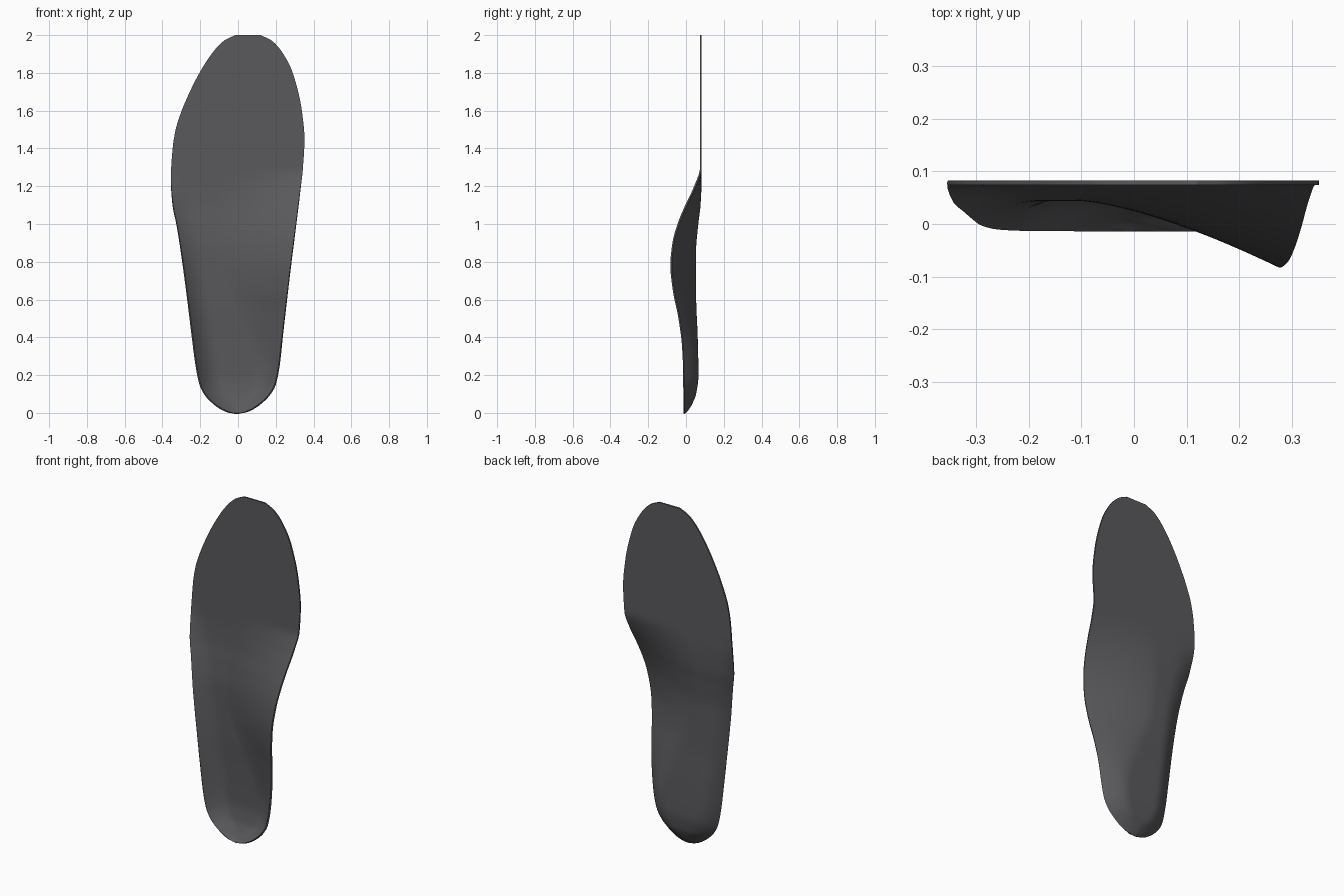
import bpy, bmesh, math

if "Cube" in bpy.data.objects:
    bpy.data.objects.remove(bpy.data.objects["Cube"])

# Profiles along the length: (z, value)
LEFT = [(0, -.03), (.02, -.08), (.05, -.125), (.1, -.172), (.15, -.197), (.25, -.218), (.4, -.238),
        (.6, -.263), (.8, -.29), (1, -.322), (1.1, -.343), (1.25, -.355), (1.4, -.346), (1.5, -.33),
        (1.6, -.298), (1.7, -.255), (1.8, -.204), (1.9, -.14), (1.97, -.075), (2, -.015)]
RIGHT = [(0, .02), (.02, .07), (.05, .115), (.1, .165), (.15, .193), (.25, .214), (.4, .232),
         (.6, .256), (.8, .28), (1, .306), (1.2, .332), (1.3, .344), (1.45, .352), (1.6, .338),
         (1.8, .29), (1.9, .24), (1.97, .18), (2, .12)]
FLOOR = [(0, -.014), (.02, .006), (.05, .024), (.1, .044), (.2, .057), (.4, .053), (.6, .045),
         (.85, .044), (1, .056), (1.1, .068), (1.25, .074), (2, .074)]
LEFT_RIM = [(0, -.014), (.4, -.012), (.6, -.01), (.8, -.003), (.95, .014), (1.1, .04),
            (1.25, .07), (1.32, .074), (2, .074)]
RIGHT_RIM = [(0, -.014), (.2, -.015), (.35, -.021), (.5, -.04), (.65, -.07), (.78, -.083),
             (.9, -.072), (1, -.045), (1.1, -.004), (1.2, .043), (1.3, .074), (2, .074)]
ARCH_WIDTH = [(0, .11), (.25, .13), (.5, .24), (.8, .38), (1.1, .42), (2, .42)]


def sample(pts, z):
    """Smooth monotone cubic interpolation."""
    i = next((k for k in range(len(pts) - 2) if z <= pts[k + 1][0]), len(pts) - 2)

    def sec(k):
        return (pts[k + 1][1] - pts[k][1]) / (pts[k + 1][0] - pts[k][0])

    def tan(k):
        if k == 0:
            return sec(0)
        if k == len(pts) - 1:
            return sec(k - 1)
        a, b = sec(k - 1), sec(k)
        return 2 * a * b / (a + b) if a * b > 0 else 0

    (z0, v0), (z1, v1) = pts[i], pts[i + 1]
    h = z1 - z0
    t = (z - z0) / h
    return (v0 * (2*t**3 - 3*t*t + 1) + h * tan(i) * (t**3 - 2*t*t + t)
            + v1 * (3*t*t - 2*t**3) + h * tan(i + 1) * (t**3 - t*t))


# Foot surface: lofted cross-sections with a heel cup and raised arch
ROWS, COLS = 130, 48
bm = bmesh.new()
grid = []
for i in range(ROWS + 1):
    z = 1 - math.cos(math.pi * i / ROWS)
    xl, xr = sample(LEFT, z), sample(RIGHT, z)
    floor = sample(FLOOR, z)
    drop_l = max(0, floor - sample(LEFT_RIM, z))
    drop_r = max(0, floor - sample(RIGHT_RIM, z))
    wl = min(.12, (xr - xl) / 2)
    wr = min(sample(ARCH_WIDTH, z), (xr - xl) * .7)
    row = []
    for j in range(COLS + 1):
        x = xl + (xr - xl) * (1 - math.cos(math.pi * j / COLS)) / 2
        tl = max(0, 1 - (x - xl) / wl)
        tr = max(0, 1 - (xr - x) / wr)
        power = 2 - .6 * min(1, max(0, (wr - .12) / .2))
        y = floor - max(drop_l * tl ** 2, drop_r * tr ** power)
        row.append(bm.verts.new((x, y, z)))
    grid.append(row)
for a, b in zip(grid, grid[1:]):
    for j in range(COLS):
        bm.faces.new((a[j], a[j + 1], b[j + 1], b[j]))
mesh = bpy.data.meshes.new("insole")
bm.to_mesh(mesh)
bm.free()
insole = bpy.data.objects.new("insole", mesh)
bpy.context.collection.objects.link(insole)

# Thin sheet thickness added on the underside
solid = insole.modifiers.new("thickness", 'SOLIDIFY')
solid.thickness = .009
solid.offset = -1

# Dark grey foam
mat = bpy.data.materials.new("dark_foam")
mat.diffuse_color = (.1, .1, .108, 1)
mat.use_nodes = True
mat.node_tree.nodes["Principled BSDF"].inputs["Base Color"].default_value = mat.diffuse_color
mesh.materials.append(mat)

bpy.context.view_layer.objects.active = insole
insole.select_set(True)
bpy.ops.object.modifier_apply(modifier="thickness")
bpy.ops.object.shade_smooth_by_angle(angle=math.radians(40))
